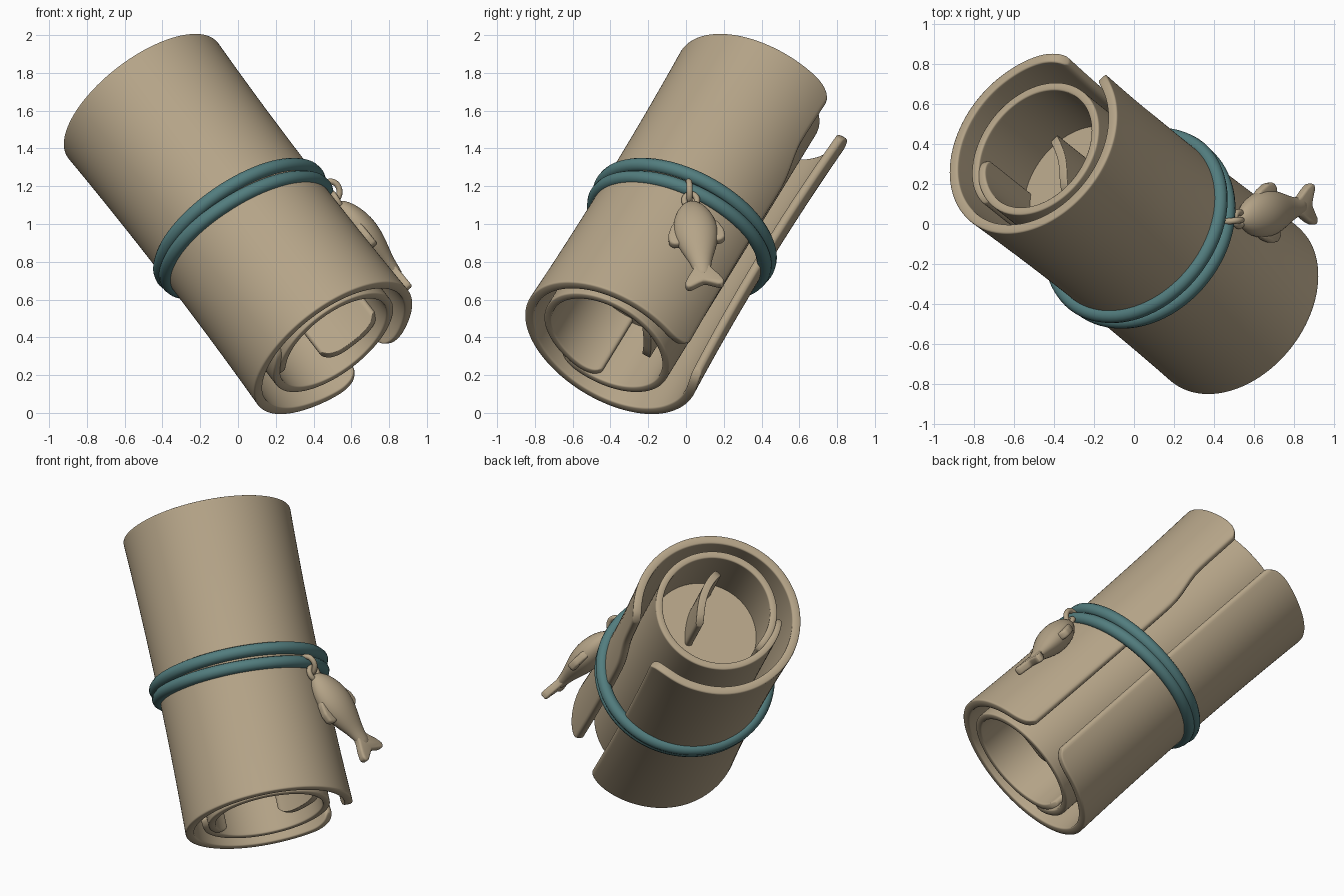
import bpy, bmesh, math
from mathutils import Vector

if "Cube" in bpy.data.objects:
    bpy.data.objects.remove(bpy.data.objects["Cube"])


def material(name, col):
    m = bpy.data.materials.new(name)
    m.diffuse_color = (*col, 1)
    m.use_nodes = True
    m.node_tree.nodes["Principled BSDF"].inputs["Base Color"].default_value = m.diffuse_color
    return m


TAN = material("parchment tan", (0.46, 0.37, 0.245))
TEAL = material("cord teal", (0.085, 0.205, 0.21))

# Frame of the leaning roll: A along the roll, E1 / E2 across it
HALF = Vector((-0.515, 0.41, 0.67)) * 0.985
L = HALF.length
A = HALF.normalized()
E1 = Vector((A.y, -A.x, 0)).normalized()
E2 = A.cross(E1)
C = Vector((0, 0, 1))


def place(a, b, s):
    return C + E1 * a + E2 * b + A * s


def add(name, bm, mat):
    me = bpy.data.meshes.new(name)
    bmesh.ops.recalc_face_normals(bm, faces=bm.faces)
    for f in bm.faces:
        f.smooth = True
    bm.to_mesh(me)
    bm.free()
    me.materials.append(mat)
    ob = bpy.data.objects.new(name, me)
    bpy.context.collection.objects.link(ob)
    return ob


def sheet(name, profile, nt, thick, lo, hi, corner=0.07, ns=24):
    """Curled sheet: profile(t, s) gives the cross-section, corners are rounded."""
    bm = bmesh.new()
    rows = []
    for i in range(nt + 1):
        t = i / nt
        edge = min(t, 1 - t) * nt / 5
        cut = corner * (1 - math.sqrt(1 - (1 - min(edge, 1)) ** 2))
        row = []
        for j in range(ns + 1):
            s = -math.cos(math.pi * j / ns)
            a, b = profile(t, s)
            row.append(bm.verts.new(place(a, b, (lo + hi) / 2 + s * ((hi - lo) / 2 - cut))))
        rows.append(row)
    for i in range(nt):
        for j in range(ns):
            bm.faces.new((rows[i][j], rows[i + 1][j], rows[i + 1][j + 1], rows[i][j + 1]))
    ob = add(name, bm, TAN)
    so = ob.modifiers.new("thickness", 'SOLIDIFY')
    so.thickness = thick
    so.offset = 0
    sub = ob.modifiers.new("soft", 'SUBSURF')
    sub.levels = sub.render_levels = 1


# Outer wrap, open along the back right, slightly flared at both ends
def outer(t, s):
    k = min(max((s - 0.35) / 0.3, 0), 1)
    start = 3 - 7 * k * k * (3 - 2 * k)
    ang = math.radians(start + (-333 - start) * t)
    r = 0.46 + 0.016 * s * s
    r += 0.012 * max(0, (t - 0.88) / 0.12) * s * s      # far edge lifts at the ends
    return r * math.cos(ang), r * math.sin(ang)


# Inner roll, slightly more than one turn
def inner(t, s):
    ang = math.radians(166 - 400 * t)
    r = 0.370 - 0.04 * t
    return r * math.cos(ang) - 0.015, r * math.sin(ang) - 0.04


def strip(p0, p1, p2):
    """Curved tongue section through three control points."""
    return lambda t, s: tuple(p0[i] * (1 - t) ** 2 + 2 * p1[i] * t * (1 - t) + p2[i] * t * t for i in (0, 1))


sheet("outer_wrap", outer, 96, 0.05, -L, L)
sheet("inner_roll", inner, 96, 0.042, -L + 0.01, L - 0.01, 0.05)
sheet("top_tongue", strip((-0.1, -0.3), (0.06, -0.2), (0.09, 0.02)), 14, 0.045, 0.35, L - 0.06, 0.06)
sheet("bottom_tongue", strip((0.29, -0.17), (0.24, 0.03), (0.11, 0.15)), 14, 0.045, -L + 0.05, -0.35, 0.06)

# Floors closing the hollow core
for side in (1, -1):
    bm = bmesh.new()
    rim = [bm.verts.new(place(0.345 * math.cos(i * math.pi / 24) - 0.015,
                              0.345 * math.sin(i * math.pi / 24) - 0.04, side * 0.5)) for i in range(48)]
    bm.faces.new(rim)
    add("core_floor_" + ("top" if side > 0 else "bottom"), bm, TAN)


# Tubes: cord loops and charm rings
def loop(name, pts, rad, mat):
    cu = bpy.data.curves.new(name, 'CURVE')
    cu.dimensions = '3D'
    cu.bevel_depth = rad
    cu.bevel_resolution = 4
    sp = cu.splines.new('POLY')
    sp.points.add(len(pts) - 1)
    for p, q in zip(sp.points, pts):
        p.co = (*q, 1)
    sp.use_cyclic_u = True
    sp.use_smooth = True
    cu.materials.append(mat)
    ob = bpy.data.objects.new(name, cu)
    bpy.context.collection.objects.link(ob)


for k, sign in enumerate((1, -1)):
    pts = []
    for i in range(80):
        th = 2 * math.pi * i / 80
        off = sign * (0.032 + 0.012 * math.cos(th + math.pi / 2)) - 0.05 + 0.035 * math.sin(th)
        r = 0.495 + 0.003 * sign
        pts.append(place(r * math.cos(th), r * math.sin(th) * 0.98, off))
    loop("cord_loop_%d" % (k + 1), pts, 0.038, TEAL)


def ring(name, c, u, v, r):
    u, v = Vector(u).normalized(), Vector(v).normalized()
    pts = [Vector(c) + u * r * math.cos(i * math.pi / 12) + v * r * 1.15 * math.sin(i * math.pi / 12)
           for i in range(24)]
    loop(name, pts, 0.016, TAN)


ring("charm_ring", (0.49, 0.015, 1.17), (1, 0.1, 0), (0, 0, 1), 0.048)
ring("charm_link", (0.525, 0.025, 1.125), (0, 1, 0), (0.5, 0, -0.8), 0.034)

# Fish charm frame: D head to tail, W belly to back, N thickness
HEAD = Vector((0.53, 0.025, 1.115))
D = Vector((0.36, 0.075, -0.44)).normalized()
W = Vector((0, 1, 0))
W = (W - D * W.dot(D)).normalized()
N = D.cross(W)


def fish_pt(t, w, n):
    return HEAD + D * t + W * w + N * n


# Fish body, lofted from oval rings
bm = bmesh.new()
rings = []
for t, r in ((0, 0.015), (0.015, 0.045), (0.06, 0.085), (0.13, 0.115), (0.21, 0.125),
             (0.29, 0.108), (0.36, 0.08), (0.42, 0.056), (0.48, 0.045), (0.52, 0.035)):
    rings.append([bm.verts.new(fish_pt(t, r * math.cos(i * math.pi / 8), 0.72 * r * math.sin(i * math.pi / 8)))
                  for i in range(16)])
for a, b in zip(rings, rings[1:]):
    for i in range(16):
        bm.faces.new((a[i], a[(i + 1) % 16], b[(i + 1) % 16], b[i]))
bm.faces.new(rings[0])
bm.faces.new(rings[-1])
body = add("fish_body", bm, TAN)
sub = body.modifiers.new("soft", 'SUBSURF')
sub.levels = sub.render_levels = 1


# Fins and tail, plates with rounded edges
def plate(name, outline, h):
    bm = bmesh.new()
    top = [bm.verts.new(fish_pt(t, w, h)) for t, w in outline]
    bot = [bm.verts.new(fish_pt(t, w, -h)) for t, w in outline]
    bm.faces.new(top)
    bm.faces.new(bot[::-1])
    n = len(top)
    for i in range(n):
        bm.faces.new((top[i], bot[i], bot[(i + 1) % n], top[(i + 1) % n]))
    ob = add(name, bm, TAN)
    b = ob.modifiers.new("round", 'BEVEL')
    b.width = 0.014
    b.segments = 3
    b.limit_method = 'NONE'


half_tail = [(0.42, 0.035), (0.47, 0.05), (0.52, 0.085), (0.56, 0.105), (0.585, 0.10), (0.59, 0.075), (0.57, 0.035)]
plate("fish_tail", half_tail + [(0.555, 0)] + [(t, -w) for t, w in half_tail[::-1]], 0.024)
for side, label in ((1, "back"), (-1, "belly")):
    plate("fish_fin_" + label, [(t, w * side) for t, w in (
        (0.11, 0.07), (0.16, 0.125), (0.22, 0.15), (0.27, 0.15), (0.29, 0.125), (0.29, 0.07))], 0.024)
